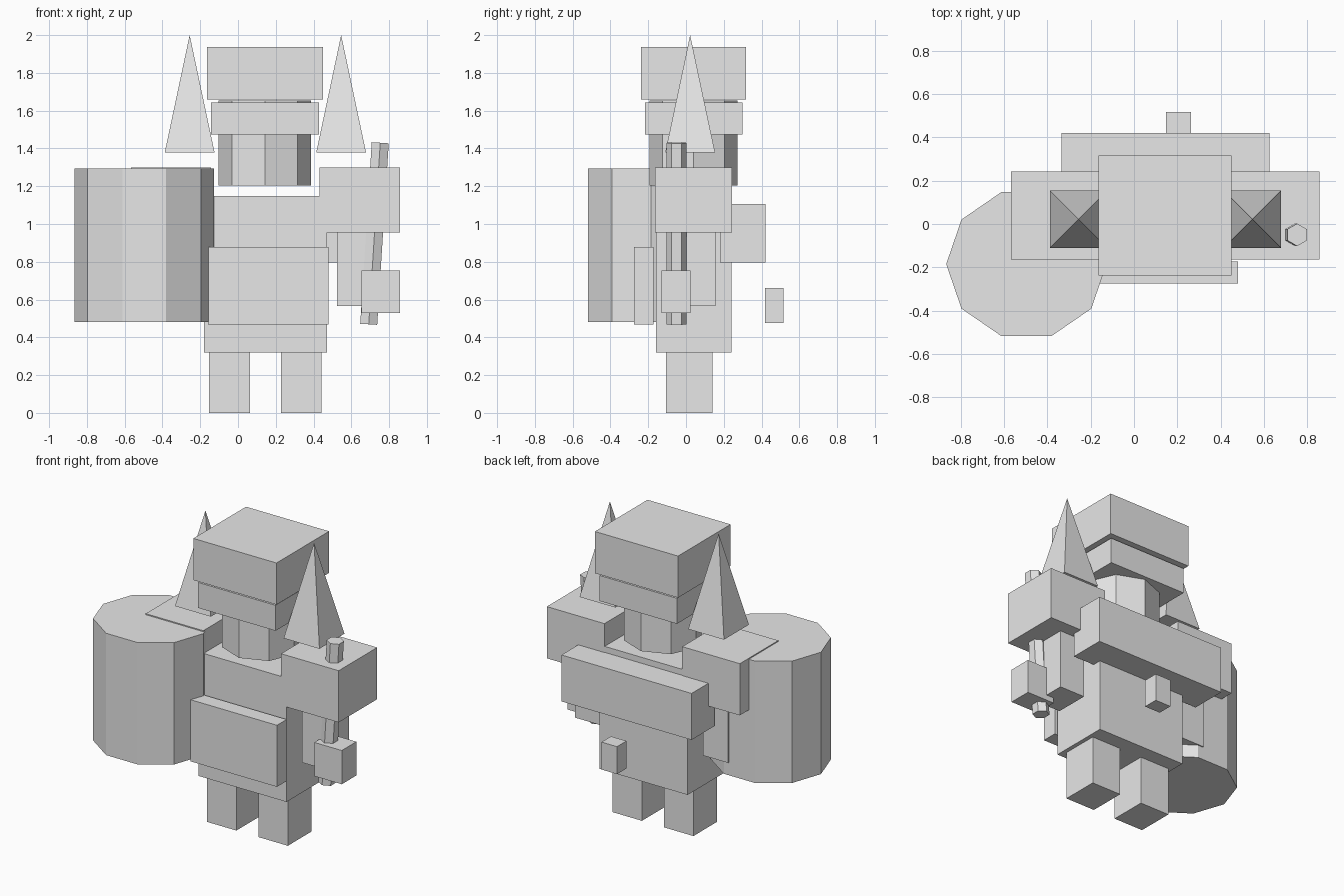
import bpy, math
from mathutils import Vector

if "Cube" in bpy.data.objects:
    bpy.data.objects.remove(bpy.data.objects["Cube"])

grey = bpy.data.materials.new("plain_grey")
grey.diffuse_color = (0.8, 0.8, 0.8, 1)
grey.use_nodes = True
grey.node_tree.nodes["Principled BSDF"].inputs["Base Color"].default_value = grey.diffuse_color
MID = 0.145  # the figure's own left-right mirror line


def finish(name):
    ob = bpy.context.object
    ob.name = name
    ob.data.materials.append(grey)
    return ob


def box(name, x, y, z):
    """Box from its (min, max) range on each axis."""
    bpy.ops.mesh.primitive_cube_add(size=1, location=[sum(r) / 2 for r in (x, y, z)])
    ob = finish(name)
    ob.scale = [r[1] - r[0] for r in (x, y, z)]
    return ob


def prism(name, sides, centre, radii, z, turn=0.0):
    """Upright prism; scaled after turning so it can be slightly oval."""
    bpy.ops.mesh.primitive_cylinder_add(vertices=sides, radius=1, depth=1)
    ob = finish(name)
    for v in ob.data.vertices:
        a = math.atan2(v.co.y, v.co.x) + turn
        v.co = (radii[0] * math.cos(a), radii[1] * math.sin(a), v.co.z * (z[1] - z[0]))
    ob.location = (*centre, sum(z) / 2)
    return ob


def pair(x):
    """The given x range and its mirrored range."""
    return (("left", x), ("right", (2 * MID - x[1], 2 * MID - x[0])))


# Body
box("torso", (-0.18, 0.47), (-0.16, 0.24), (0.32, 1.147))
box("belly_plate", (-0.158, 0.48), (-0.275, -0.173), (0.467, 0.878))
box("backpack", (-0.335, 0.625), (0.18, 0.42), (0.797, 1.107))
box("tail_block", (0.147, 0.262), (0.417, 0.517), (0.477, 0.66))

# Limbs and horns, mirrored
for side, x in pair((0.227, 0.443)):
    box(side + "_leg", x, (-0.107, 0.14), (0, 0.32))
for side, x in pair((0.432, 0.857)):
    box(side + "_shoulder", x, (-0.163, 0.243), (0.955, 1.3))
for side, x in pair((0.525, 0.71)):
    box(side + "_forearm", x, (-0.075, 0.155), (0.565, 0.96))
for side, x in pair((0.414, 0.678)):
    bpy.ops.mesh.primitive_cone_add(vertices=4, radius1=0.132 * math.sqrt(2), depth=0.622,
                                    location=(sum(x) / 2, 0.022, 1.689),
                                    rotation=(0, 0, math.pi / 4))
    finish(side + "_horn")

# Head and stacked hat
prism("head", 8, (0.142, 0.04), (0.245, 0.232), (1.205, 1.655))
box("hat_band", (-0.142, 0.43), (-0.218, 0.298), (1.473, 1.643))
box("hat_top", (-0.163, 0.45), (-0.237, 0.317), (1.66, 1.938))

# Round shield-like drum at the side
prism("drum", 10, (-0.4965, -0.185), (0.37, 0.35), (0.48, 1.293),
      turn=math.pi / 2)

# Hand with a leaning six-sided staff
box("fist", (0.654, 0.857), (-0.13, 0.024), (0.53, 0.755))
low, high = Vector((0.692, -0.05, 0.469)), Vector((0.753, -0.05, 1.43))
staff = prism("staff", 6, (0, 0), (0.052, 0.052), (0, (high - low).length))
staff.location = (low + high) / 2
staff.rotation_euler = (0, math.atan2(high.x - low.x, high.z - low.z), 0)
